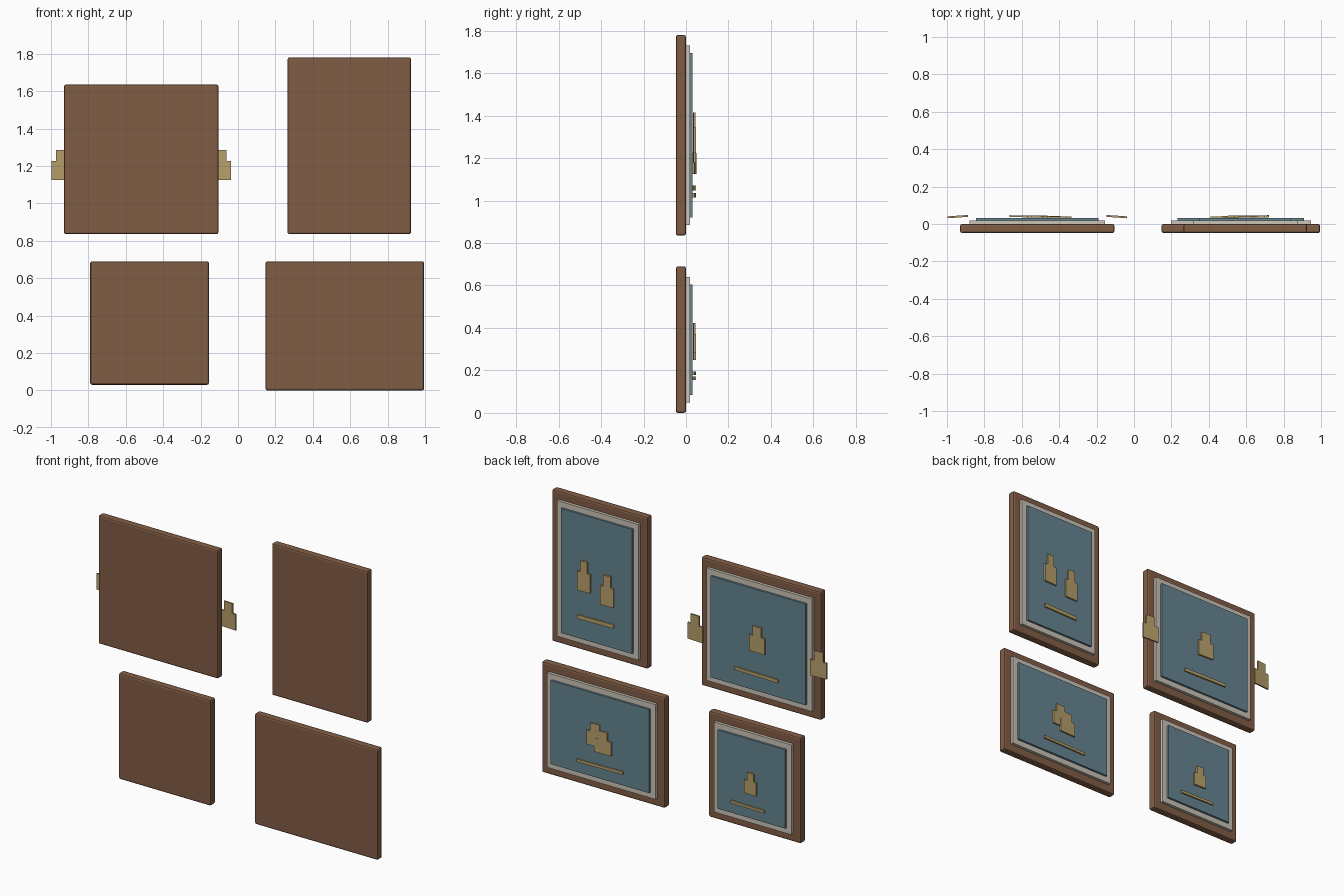
import bpy, bmesh
from math import radians
from mathutils import Matrix, Vector

if "Cube" in bpy.data.objects:
    bpy.data.objects.remove(bpy.data.objects["Cube"])


def material(name, rgb):
    m = bpy.data.materials.new(name)
    m.diffuse_color = (*rgb, 1)
    m.use_nodes = True
    m.node_tree.nodes["Principled BSDF"].inputs["Base Color"].default_value = m.diffuse_color
    return m


WOOD = material("wood", (0.22, 0.11, 0.06))
MAT = material("mat_board", (0.60, 0.55, 0.47))
CANVAS = material("canvas", (0.13, 0.23, 0.28))
BRASS = material("brass", (0.48, 0.35, 0.15))


def finish(name, bm, mat, loc, tilt=0):
    bmesh.ops.recalc_face_normals(bm, faces=bm.faces)
    me = bpy.data.meshes.new(name)
    bm.to_mesh(me)
    bm.free()
    me.materials.append(mat)
    ob = bpy.data.objects.new(name, me)
    ob.location = loc
    ob.rotation_euler.z = radians(tilt)
    bpy.context.collection.objects.link(ob)
    return ob


def slab(name, cx, cz, w, h, y0, y1, mat, bevel=0, tilt=0):
    bm = bmesh.new()
    bmesh.ops.create_cube(bm, size=1, matrix=Matrix.Diagonal((w, y1 - y0, h, 1)))
    ob = finish(name, bm, mat, (cx, (y0 + y1) / 2, cz), tilt)
    if bevel:
        mod = ob.modifiers.new("bevel", "BEVEL")
        mod.width, mod.segments = bevel, 2
    return ob


def stepped_figure(name, cx, z0, w, h, tilt):
    # wide body with a narrow head, sized relative to the picture
    b, n = 0.0667 * w, 0.0365 * w
    s, t = 0.125 * h, 0.2 * h
    outline = [(-b, 0), (b, 0), (b, s), (n, s), (n, t), (-n, t), (-n, s), (-b, s)]
    bm = bmesh.new()
    face = bm.faces.new([bm.verts.new((x, -0.005, z)) for x, z in outline])
    new = bmesh.ops.extrude_face_region(bm, geom=[face])["geom"]
    bmesh.ops.translate(bm, vec=Vector((0, 0.01, 0)),
                        verts=[v for v in new if isinstance(v, bmesh.types.BMVert)])
    finish(name, bm, BRASS, (cx, 0.0395, z0), tilt)


# x0, x1, z0, z1, figure (offset, tilt) pairs, bar offset, bar tilt
PICTURES = [
    (-0.930, -0.105, 0.835, 1.635, [(-0.425, 4), (0, -2), (0.425, -4)], 0.005, -1.5),
    (0.265, 0.925, 0.835, 1.780, [(-0.08, 2), (0.08, 2)], 0, 1.5),
    (-0.790, -0.155, 0.030, 0.690, [(0, -2)], 0.02, -1.5),
    (0.147, 0.995, 0.0, 0.690, [(-0.027, 2), (0.027, 2)], -0.005, 1.5),
]

for i, (x0, x1, z0, z1, figures, bar_dx, bar_tilt) in enumerate(PICTURES, 1):
    cx, cz, w, h = (x0 + x1) / 2, (z0 + z1) / 2, x1 - x0, z1 - z0
    # stacked frame, mat board and canvas
    slab(f"frame_{i}", cx, cz, w, h, -0.048, 0, WOOD, bevel=0.01)
    slab(f"mat_board_{i}", cx, cz, w - 0.10, h - 0.10, -0.002, 0.018, MAT)
    slab(f"canvas_{i}", cx, cz, w - 0.17, h - 0.17, 0.016, 0.031, CANVAS)
    # raised figures, alternating low and high
    for k, (dx, tilt) in enumerate(figures):
        lift = 0.3625 + 0.05 * (k % 2)
        stepped_figure(f"figure_{i}_{k + 1}", cx + dx, z0 + lift * h, w, h, tilt)
    # ground bar beneath the figures
    slab(f"ground_bar_{i}", cx + bar_dx, z0 + 0.2375 * h, 0.37 * w, 0.025 * h,
         0.034, 0.043, BRASS, tilt=bar_tilt)
